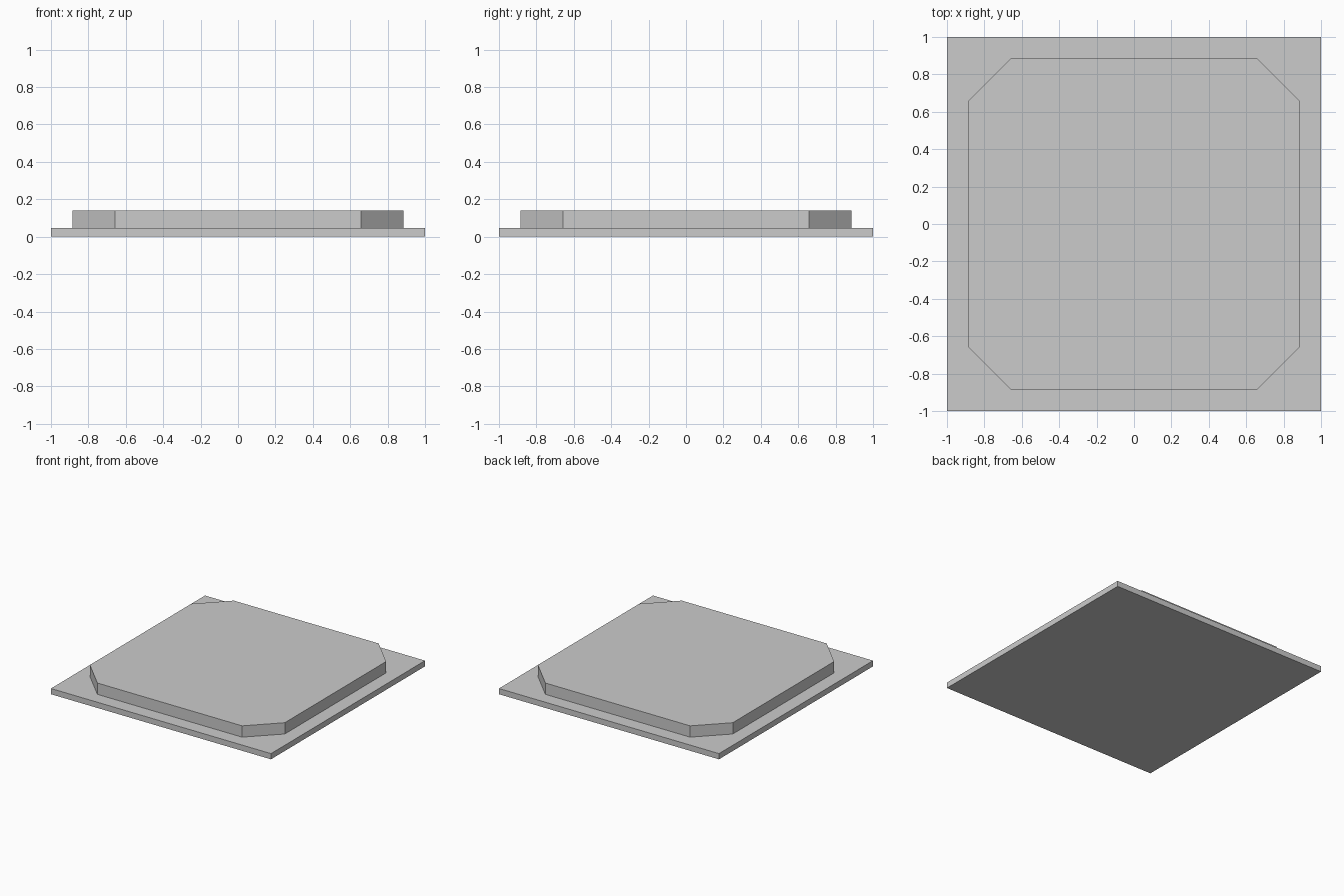
import bpy
import bmesh

if "Cube" in bpy.data.objects:
    bpy.data.objects.remove(bpy.data.objects["Cube"])


def prism(name, outline, z0, z1):
    """Extrude a flat outline from z0 up to z1 as a closed solid."""
    bm = bmesh.new()
    base = bm.faces.new([bm.verts.new((x, y, z0)) for x, y in outline])
    top = bmesh.ops.extrude_face_region(bm, geom=[base], use_keep_orig=True)
    verts = [v for v in top["geom"] if isinstance(v, bmesh.types.BMVert)]
    bmesh.ops.translate(bm, vec=(0, 0, z1 - z0), verts=verts)
    bmesh.ops.recalc_face_normals(bm, faces=bm.faces)
    mesh = bpy.data.meshes.new(name)
    bm.to_mesh(mesh)
    bm.free()
    obj = bpy.data.objects.new(name, mesh)
    bpy.context.collection.objects.link(obj)
    return obj


def square(half, cut=0.0):
    """Square outline, with corners cut off when cut > 0."""
    points = []
    for sx, sy in ((1, 1), (-1, 1), (-1, -1), (1, -1)):
        if cut == 0:
            points.append((sx * half, sy * half))
            continue
        pair = [(sx * half, sy * (half - cut)), (sx * (half - cut), sy * half)]
        points += pair if sx * sy > 0 else pair[::-1]
    return points


PLATE_TOP = 0.047

# Thin square plate on the ground
prism("base_plate", square(1.0), 0.0, PLATE_TOP)

# Raised slab with chamfered corners
prism("raised_slab", square(0.886, 0.228), PLATE_TOP, 0.14)
